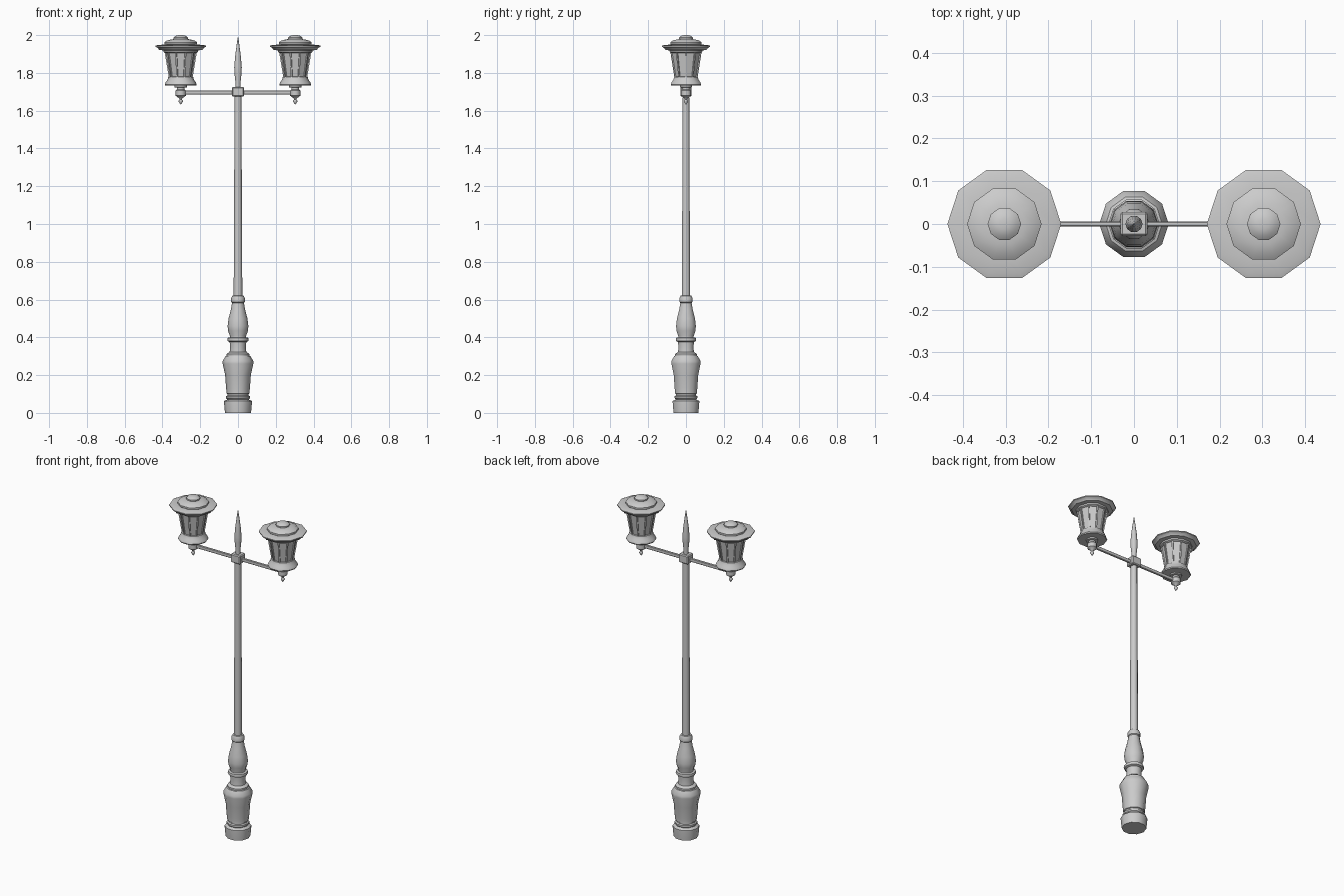
import bpy, bmesh, math
from mathutils import Vector

if "Cube" in bpy.data.objects:
    bpy.data.objects.remove(bpy.data.objects["Cube"])

SIDES = 10
LAMP_X = 0.303


def finish(name, bm, angle=35):
    bmesh.ops.recalc_face_normals(bm, faces=bm.faces)
    me = bpy.data.meshes.new(name)
    bm.to_mesh(me)
    bm.free()
    ob = bpy.data.objects.new(name, me)
    bpy.context.collection.objects.link(ob)
    bpy.ops.object.select_all(action='DESELECT')
    ob.select_set(True)
    bpy.context.view_layer.objects.active = ob
    if angle:
        bpy.ops.object.shade_smooth_by_angle(angle=math.radians(angle))
    return ob


def lathe(name, profile, x=0.0, angle=40):
    """Ten-sided turned part from (radius, height) pairs, capped at both ends."""
    bm = bmesh.new()
    rings = []
    for r, z in profile:
        rings.append([bm.verts.new((x + r * math.cos(a), r * math.sin(a), z))
                      for a in (math.tau * i / SIDES for i in range(SIDES))])
    for lo, hi in zip(rings, rings[1:]):
        for i in range(SIDES):
            j = (i + 1) % SIDES
            bm.faces.new((lo[i], lo[j], hi[j], hi[i]))
    bm.faces.new(rings[0][::-1])
    bm.faces.new(rings[-1])
    return finish(name, bm, angle)


def box(name, centre, size, bevel=0.0):
    bm = bmesh.new()
    bmesh.ops.create_cube(bm, size=1)
    for v in bm.verts:
        v.co = Vector(c + p * s for c, p, s in zip(centre, v.co, size))
    if bevel:
        bmesh.ops.bevel(bm, geom=bm.edges[:], offset=bevel, segments=1, affect='EDGES')
    return finish(name, bm, 0)


def glazing_bars(name, x, r0, z0, r1, z1, w):
    """Slanted square bars along the corners of the lantern glass."""
    bm = bmesh.new()
    for i in range(SIDES):
        a = math.tau * i / SIDES
        out = Vector((math.cos(a), math.sin(a), 0))
        side = Vector((-out.y, out.x, 0))
        ends = []
        for r, z in ((r0, z0), (r1, z1)):
            c = Vector((x, 0, z)) + out * r
            ends.append([bm.verts.new(c + out * w * u + side * w * v)
                         for u, v in ((-1, -1), (1, -1), (1, 1), (-1, 1))])
        lo, hi = ends
        for k in range(4):
            n = (k + 1) % 4
            bm.faces.new((lo[k], lo[n], hi[n], hi[k]))
        bm.faces.new(lo[::-1])
        bm.faces.new(hi)
    return finish(name, bm, 0)


# Turned pedestal
lathe("foot", [(0.069, 0), (0.074, 0.055), (0.074, 0.063), (0.058, 0.07), (0.055, 0.075)])
lathe("lower_pedestal", [
    (0.055, 0.07), (0.063, 0.078), (0.063, 0.088), (0.056, 0.093), (0.056, 0.1),
    (0.061, 0.103), (0.061, 0.113), (0.063, 0.13), (0.068, 0.2), (0.081, 0.26),
    (0.081, 0.275), (0.066, 0.3), (0.06, 0.302), (0.06, 0.312), (0.045, 0.322)])
lathe("upper_pedestal", [
    (0.045, 0.315), (0.042, 0.345), (0.044, 0.375), (0.055, 0.38), (0.057, 0.388),
    (0.055, 0.397), (0.043, 0.4), (0.043, 0.408), (0.053, 0.435), (0.055, 0.46),
    (0.05, 0.5), (0.038, 0.545), (0.031, 0.585)])

# Collar, shaft and spike
lathe("collar", [(0.029, 0.58), (0.036, 0.587), (0.036, 0.608), (0.03, 0.62), (0.022, 0.622)])
lathe("shaft", [(0.023, 0.61), (0.018, 1.69)])
lathe("spike", [(0.014, 1.72), (0.013, 1.745), (0.019, 1.80), (0.02, 1.83),
                (0.015, 1.89), (0.007, 1.95), (0.001, 1.99)])

# Cross block and arms
box("cross_block", (0, 0, 1.70), (0.064, 0.056, 0.052), 0.005)
box("cross_arm", (0, 0, 1.696), (0.57, 0.012, 0.022), 0.003)

# Two matching lanterns
for label, x in (("left", -LAMP_X), ("right", LAMP_X)):
    lathe(label + "_drop_finial", [
        (0.001, 1.632), (0.011, 1.647), (0.011, 1.652), (0.006, 1.66), (0.008, 1.665),
        (0.022, 1.675), (0.027, 1.679), (0.027, 1.706), (0.02, 1.712), (0.02, 1.74)], x)
    lathe(label + "_lantern_cup", [
        (0.02, 1.722), (0.034, 1.724), (0.034, 1.732), (0.082, 1.732), (0.085, 1.738),
        (0.079, 1.752), (0.070, 1.763), (0.066, 1.778), (0.058, 1.78)], x)
    lathe(label + "_glass", [(0.058, 1.775), (0.081, 1.92)], x, 0)
    glazing_bars(label + "_glazing_bars", x, 0.059, 1.775, 0.083, 1.92, 0.004)
    lathe(label + "_top_frame", [(0.083, 1.905), (0.09, 1.91), (0.092, 1.925), (0.08, 1.93)], x)
    lathe(label + "_roof", [
        (0.085, 1.918), (0.115, 1.922), (0.122, 1.932), (0.133, 1.938), (0.133, 1.944),
        (0.121, 1.948), (0.08, 1.95)], x)
    lathe(label + "_roof_dome", [
        (0.078, 1.945), (0.087, 1.952), (0.087, 1.962), (0.072, 1.972),
        (0.05, 1.977), (0.036, 1.979)], x)
    lathe(label + "_roof_cap", [
        (0.034, 1.975), (0.039, 1.98), (0.039, 1.987), (0.028, 1.996), (0.012, 2.0)], x)
